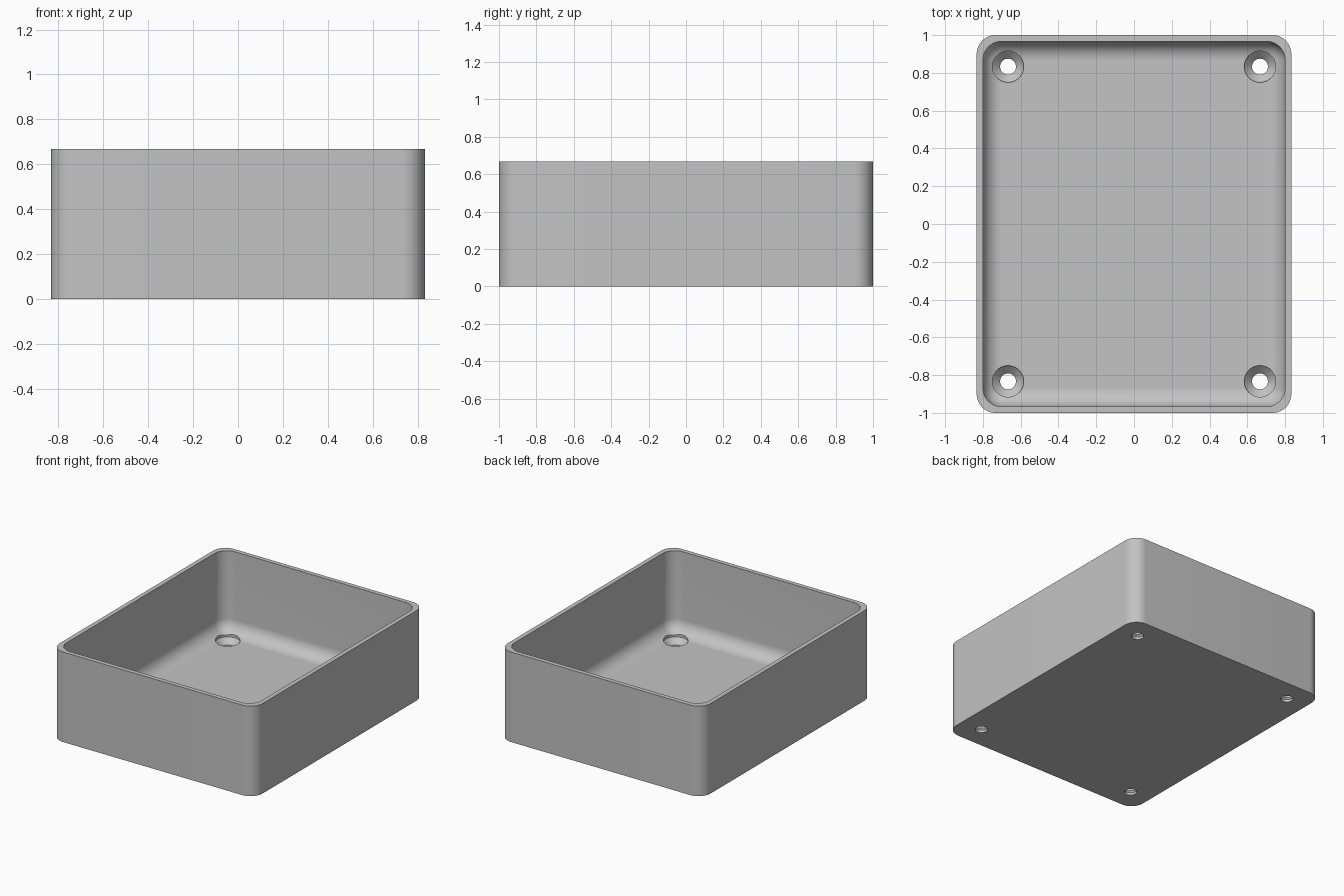
import bpy, bmesh
from math import sin, cos, pi

cube = bpy.data.objects.get("Cube")
if cube:
    bpy.data.objects.remove(cube, do_unlink=True)

HALF_X, HALF_Y, HEIGHT = 0.833, 1.0, 0.667
WALL, FLOOR, RADIUS = 0.033, 0.067, 0.1
ARC = 12

grey = bpy.data.materials.new("plain grey")
grey.use_nodes = True
colour = (0.55, 0.55, 0.55, 1)
grey.diffuse_color = colour
grey.node_tree.nodes["Principled BSDF"].inputs["Base Color"].default_value = colour


def make_object(name, bm):
    bmesh.ops.remove_doubles(bm, verts=bm.verts, dist=1e-5)
    bmesh.ops.recalc_face_normals(bm, faces=bm.faces)
    mesh = bpy.data.meshes.new(name)
    bm.to_mesh(mesh)
    bm.free()
    mesh.materials.append(grey)
    obj = bpy.data.objects.new(name, mesh)
    bpy.context.collection.objects.link(obj)
    return obj


def rounded_ring(bm, inset, radius, z):
    """Rounded rectangle of vertices, inset from the outer footprint."""
    cx, cy = HALF_X - inset - radius, HALF_Y - inset - radius
    ring = []
    for i, (sx, sy) in enumerate([(1, 1), (-1, 1), (-1, -1), (1, -1)]):
        for k in range(ARC + 1):
            a = (i + k / ARC) * pi / 2
            ring.append(bm.verts.new((sx * cx + radius * cos(a),
                                      sy * cy + radius * sin(a), z)))
    return ring


def loft(bm, rings):
    """Skin a list of rings and cap both ends."""
    for low, high in zip(rings, rings[1:]):
        n = len(low)
        for i in range(n):
            j = (i + 1) % n
            bm.faces.new((low[i], low[j], high[j], high[i]))
    bm.faces.new(rings[0])
    bm.faces.new(rings[-1])


# Open tray: outer wall, rim, inner wall and rounded floor edge
bm = bmesh.new()
rings = [rounded_ring(bm, 0, RADIUS, 0),
         rounded_ring(bm, 0, RADIUS, HEIGHT),
         rounded_ring(bm, WALL, RADIUS, HEIGHT)]
for k in range(ARC + 1):
    a = k / ARC * pi / 2
    rings.append(rounded_ring(bm, WALL + RADIUS * (1 - cos(a)), RADIUS * cos(a),
                              FLOOR + RADIUS * (1 - sin(a))))
loft(bm, rings)
tray = make_object("tray", bm)

# Countersunk screw holes in the four corners
bm = bmesh.new()
for sx in (-1, 1):
    for sy in (-1, 1):
        profile = [(0.042, -0.05), (0.042, 0.018), (0.083, 0.058), (0.083, 0.2)]
        rings = []
        for r, z in profile:
            rings.append([bm.verts.new((sx * 0.667 + r * cos(k * pi / 24),
                                        sy * 0.833 + r * sin(k * pi / 24), z))
                          for k in range(48)])
        loft(bm, rings)
cutter = make_object("screw_hole_cutter", bm)
cutter.hide_render = True

cut = tray.modifiers.new("screw holes", 'BOOLEAN')
cut.operation = 'DIFFERENCE'
cut.solver = 'EXACT'
cut.object = cutter
bpy.ops.object.select_all(action='DESELECT')
bpy.context.view_layer.objects.active = tray
tray.select_set(True)
bpy.ops.object.modifier_apply(modifier=cut.name)
bpy.data.objects.remove(cutter, do_unlink=True)
bpy.ops.object.shade_smooth_by_angle()
